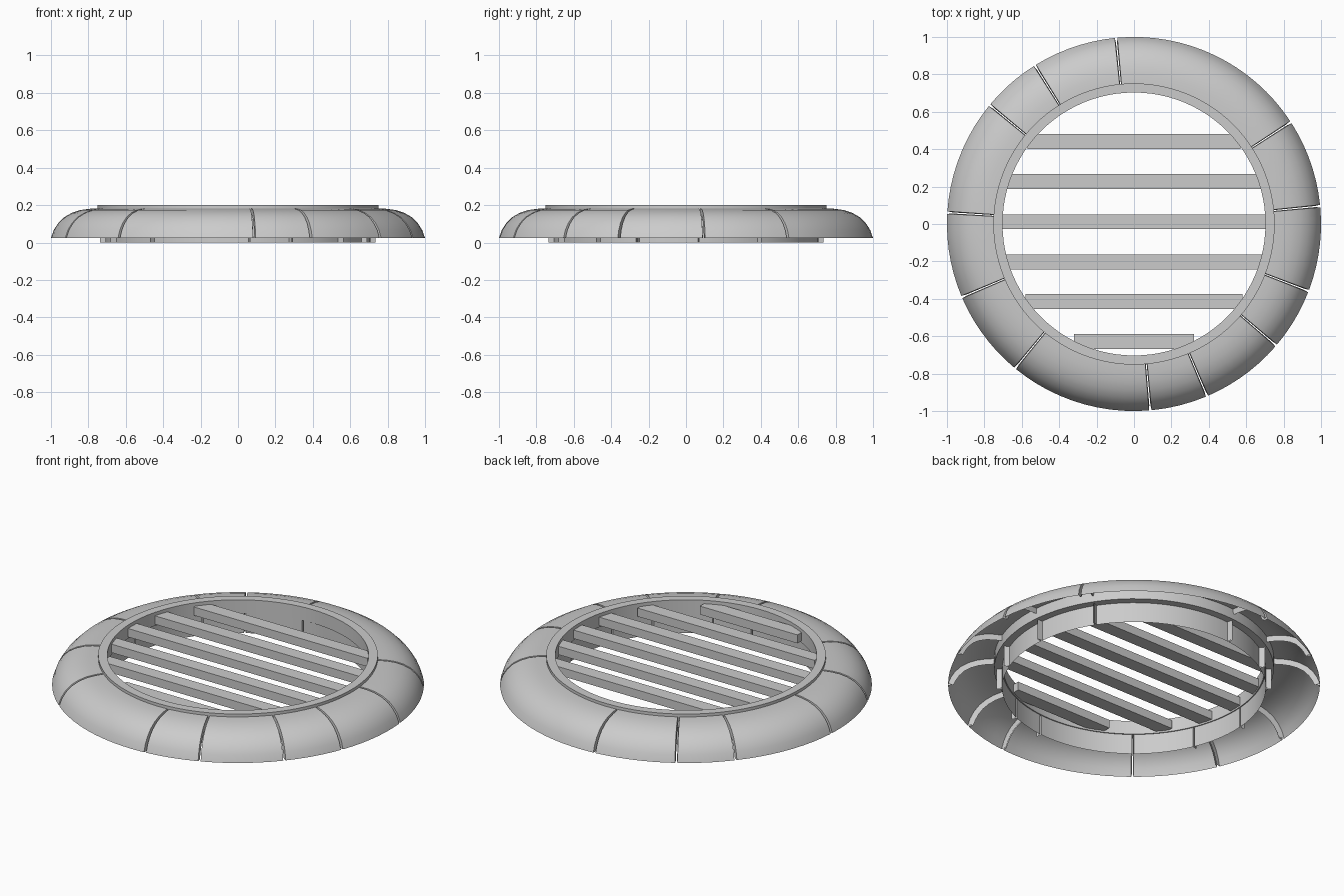
import bpy, bmesh, math
from mathutils import Vector

if "Cube" in bpy.data.objects:
    bpy.data.objects.remove(bpy.data.objects["Cube"])

# Cross-section of one rim segment: outer foot, dome, inner wall down to the ground
PROFILE = [(1.0, .025), (.985, .067), (.962, .103), (.93, .135), (.89, .158),
           (.845, .173), (.80, .180), (.75, .183), (.709, .183), (.709, .12), (.709, 0)]
JOINTS = [5.5, 33, 95.5, 122, 140.5, 176.5, 203, 230.5, 275, 293, 319.5, 339]


def finish(name, bm, smooth=True):
    bmesh.ops.recalc_face_normals(bm, faces=bm.faces)
    me = bpy.data.meshes.new(name)
    bm.to_mesh(me)
    bm.free()
    ob = bpy.data.objects.new(name, me)
    bpy.context.collection.objects.link(ob)
    if smooth:
        bpy.ops.object.select_all(action='DESELECT')
        bpy.context.view_layer.objects.active = ob
        ob.select_set(True)
        bpy.ops.object.shade_smooth_by_angle(angle=math.radians(35))
    return ob


def inset(profile, d):
    # Shift the section towards the hollow underside
    pts = [Vector(p) for p in profile]
    out = []
    for i, p in enumerate(pts):
        t = (pts[min(i + 1, len(pts) - 1)] - pts[max(i - 1, 0)]).normalized()
        n = Vector((-t.y, t.x))
        q = p + n * d
        out.append((q.x, max(q.y, profile[i][1] if i in (0, len(pts) - 1) else 0)))
    return out


def sweep(bm, rows, closed_ring=False, closed_profile=False):
    # rows: list of (angle, section points)
    vs = [[bm.verts.new((r * math.cos(a), r * math.sin(a), z)) for r, z in sec]
          for a, sec in rows]
    n, m = len(vs), len(vs[0])
    for i in range(n if closed_ring else n - 1):
        for j in range(m if closed_profile else m - 1):
            k, l = (i + 1) % n, (j + 1) % m
            bm.faces.new((vs[i][j], vs[k][j], vs[k][l], vs[i][l]))


# Rim segments, each with end lips folded into the hollow
LIP = inset(PROFILE, -.03)
if LIP[2][0] > PROFILE[2][0]:
    LIP = inset(PROFILE, .03)
for s, start in enumerate(JOINTS):
    end = JOINTS[(s + 1) % len(JOINTS)]
    a0 = math.radians(start)
    a1 = math.radians(end if end > start else end + 360)
    steps = max(3, round((a1 - a0) / math.radians(4)))
    b0, b1 = a0 + .007, a1 - .007
    rows = [(a0 + .003, LIP)]
    rows += [(b0 + (b1 - b0) * i / steps, PROFILE) for i in range(steps + 1)]
    rows += [(a1 - .003, LIP)]
    bm = bmesh.new()
    sweep(bm, rows)
    finish(f"rim_segment_{s + 1}", bm)

# Collar ring around the opening
bm = bmesh.new()
section = [(.703, .12), (.703, .20), (.752, .20), (.752, .12)]
sweep(bm, [(math.tau * i / 96, section) for i in range(96)], True, True)
finish("collar_ring", bm)

# Grate bars
BARS = [(.44, .57), (.227, .685), (.012, .706), (-.202, .685), (-.415, .58), (-.628, .32)]
for i, (y, half) in enumerate(BARS):
    bm = bmesh.new()
    bmesh.ops.create_cube(bm, size=1)
    for v in bm.verts:
        v.co = (v.co.x * 2 * half, y + v.co.y * .08, .155 + v.co.z * .05)
    finish(f"grate_bar_{i + 1}", bm, False)
